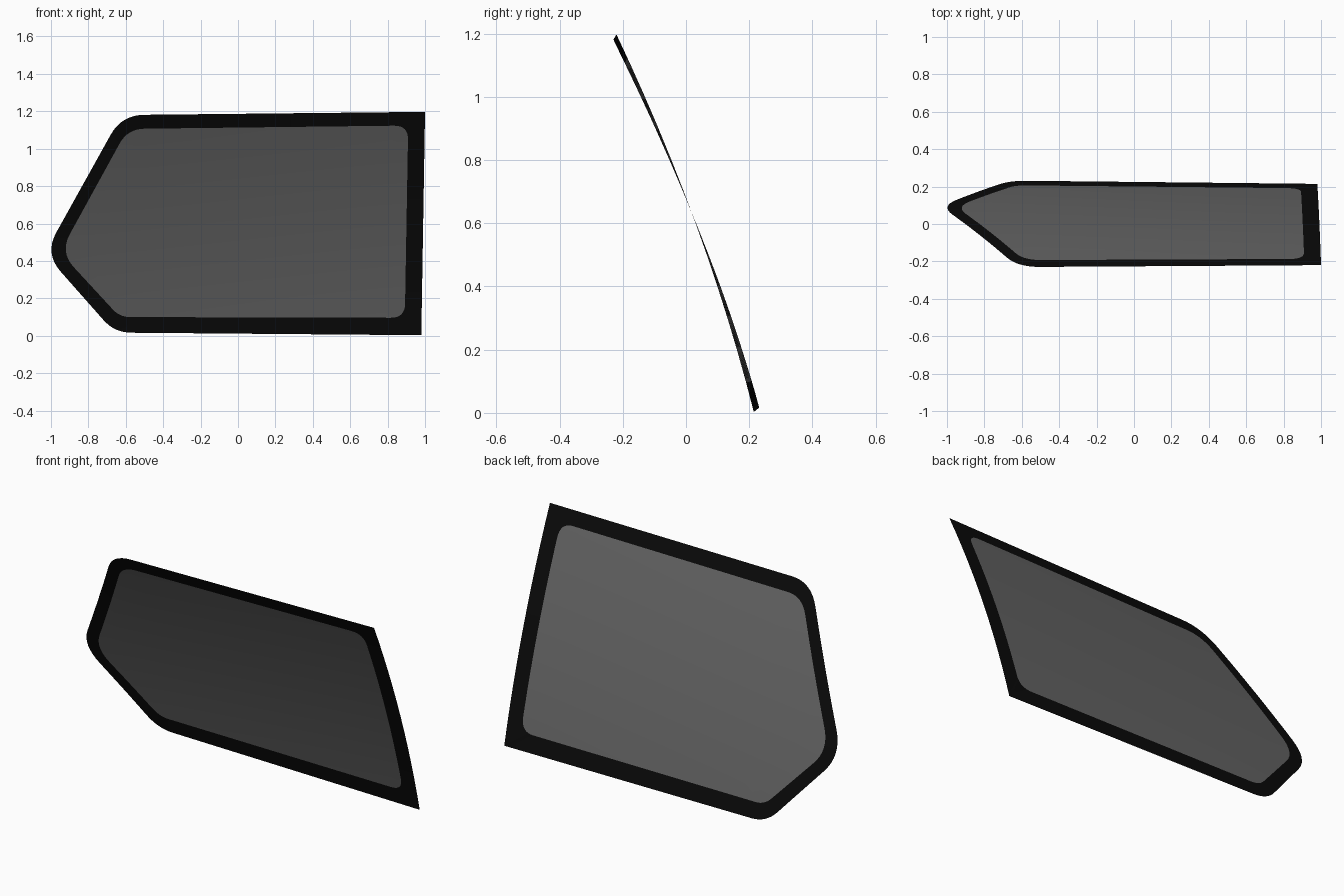
import bpy, bmesh
from mathutils import Vector

if "Cube" in bpy.data.objects:
    bpy.data.objects.remove(bpy.data.objects["Cube"])

SEG = 8  # segments per rounded corner


def rounded(corners):
    """Outline from (x, z, corner cut length); each corner gives SEG + 1 points."""
    pts, n = [], len(corners)
    for i, (x, z, d) in enumerate(corners):
        c = Vector((x, 0, z))
        a, b = (Vector((q[0], 0, q[1])) for q in (corners[i - 1], corners[(i + 1) % n]))
        p, q = c + (a - c).normalized() * d, c + (b - c).normalized() * d
        for k in range(SEG + 1):
            t = k / SEG
            pts.append(p * (1 - t) ** 2 + c * 2 * t * (1 - t) + q * t * t)
    return pts


def bend(x, z):
    """Depth of the curved, slightly twisted pane."""
    return 0.215 - 0.252 * z - 0.093 * z * z + (1 - x) / 1.6 * (0.021 - 0.033 * z)


def finish(name, bm, color):
    bmesh.ops.remove_doubles(bm, verts=bm.verts[:], dist=1e-5)
    # slice the flat sheet so that it can bend
    cuts = [((0, 0, 0.1 * i), (0, 0, 1)) for i in range(1, 12)]
    cuts += [((-0.75 + 0.25 * i, 0, 0), (1, 0, 0)) for i in range(7)]
    for co, no in cuts:
        bmesh.ops.bisect_plane(bm, geom=bm.verts[:] + bm.edges[:] + bm.faces[:],
                               dist=1e-5, plane_co=co, plane_no=no)
    for v in bm.verts:
        v.co.y = bend(v.co.x, v.co.z)
    bmesh.ops.recalc_face_normals(bm, faces=bm.faces[:])
    if sum(f.normal.y * f.calc_area() for f in bm.faces) < 0:
        bmesh.ops.reverse_faces(bm, faces=bm.faces[:])
    for f in bm.faces:
        f.smooth = True
    me = bpy.data.meshes.new(name)
    bm.to_mesh(me)
    bm.free()
    mat = bpy.data.materials.new(name + "_material")
    mat.diffuse_color = color
    mat.use_nodes = True
    mat.node_tree.nodes["Principled BSDF"].inputs["Base Color"].default_value = mat.diffuse_color
    me.materials.append(mat)
    bpy.context.collection.objects.link(bpy.data.objects.new(name, me))


outer = rounded([(-1.034, 0.44, 0.13), (-0.622, 1.18, 0.12), (1.0, 1.197, 0),
                 (0.98, 0.003, 0), (-0.66, 0.017, 0.09)])
inner = rounded([(-0.952, 0.447, 0.11), (-0.59, 1.106, 0.09), (0.91, 1.124, 0.075),
                 (0.892, 0.096, 0.075), (-0.632, 0.1, 0.055)])

# Glass pane
bm = bmesh.new()
bm.faces.new([bm.verts.new(p) for p in inner])
finish("window_glass", bm, (0.13, 0.13, 0.13, 1))

# Black border band around the glass
bm = bmesh.new()
vo = [bm.verts.new(p) for p in outer]
vi = [bm.verts.new(p) for p in inner]
for i in range(len(vo)):
    j = (i + 1) % len(vo)
    bm.faces.new((vo[i], vo[j], vi[j], vi[i]))
finish("window_border", bm, (0.003, 0.003, 0.003, 1))
